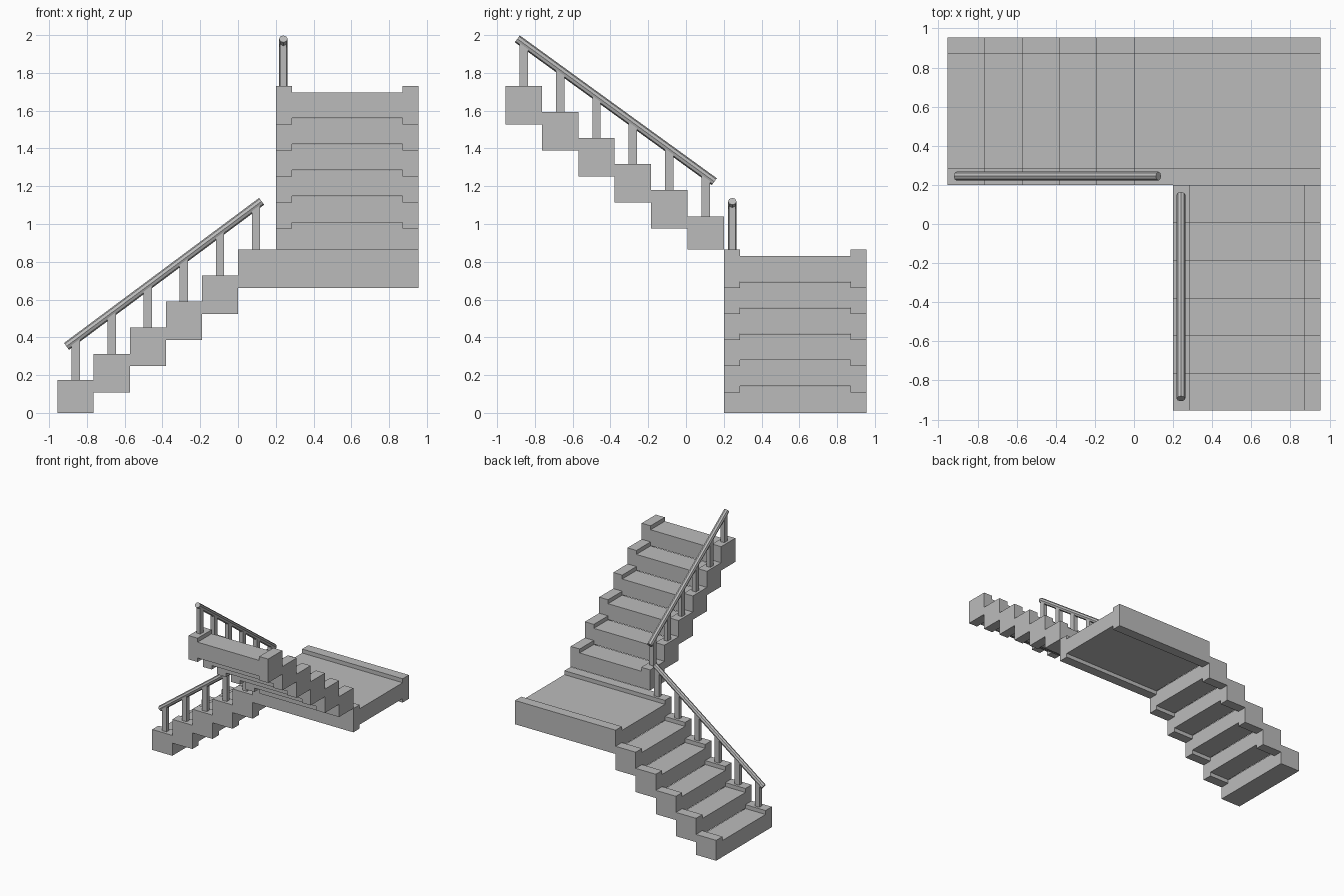
import bpy, bmesh
from mathutils import Vector

cube = bpy.data.objects.get("Cube")
if cube:
    bpy.data.objects.remove(cube, do_unlink=True)

grey = bpy.data.materials.new("concrete grey")
grey.use_nodes = True
colour = (0.5, 0.5, 0.5, 1)
grey.diffuse_color = colour
grey.node_tree.nodes["Principled BSDF"].inputs["Base Color"].default_value = colour

INNER, OUTER = 0.2, 0.955      # both flights span this range across
CURB, LIP = 0.085, 0.034       # curb width and height
RISE, OVERLAP = 0.138, 0.066   # step rise, drop below the previous top


def finish(name, bm):
    bmesh.ops.recalc_face_normals(bm, faces=bm.faces)
    mesh = bpy.data.meshes.new(name)
    bm.to_mesh(mesh)
    bm.free()
    mesh.materials.append(grey)
    obj = bpy.data.objects.new(name, mesh)
    bpy.context.collection.objects.link(obj)
    return obj


def tread(name, axis, start, end, bottom, top, notched=True):
    """Curbed cross-section extruded along x (axis 0) or y (axis 1)."""
    a, b = INNER + CURB, OUTER - CURB
    outline = [(INNER, bottom)]
    if notched:
        outline += [(a, bottom), (a, bottom + LIP), (b, bottom + LIP), (b, bottom)]
    outline += [(OUTER, bottom), (OUTER, top), (b, top), (b, top - LIP),
                (a, top - LIP), (a, top), (INNER, top)]
    place = (lambda t, u, z: (t, u, z)) if axis == 0 else (lambda t, u, z: (u, t, z))
    bm = bmesh.new()
    face = bm.faces.new([bm.verts.new(place(start, u, z)) for u, z in outline])
    ext = bmesh.ops.extrude_face_region(bm, geom=[face])
    moved = [v for v in ext["geom"] if isinstance(v, bmesh.types.BMVert)]
    bmesh.ops.translate(bm, verts=moved, vec=place(end - start, 0, 0))
    finish(name, bm)


def post(name, axis, along, across, bottom, top):
    size = (0.044, 0.036) if axis == 0 else (0.036, 0.044)
    centre = (along, across) if axis == 0 else (across, along)
    bm = bmesh.new()
    bmesh.ops.create_cube(bm, size=1)
    bmesh.ops.scale(bm, verts=bm.verts, vec=(*size, top - bottom))
    bmesh.ops.translate(bm, verts=bm.verts, vec=(*centre, (top + bottom) / 2))
    finish(name, bm)


def rail(name, start, end):
    """Eight-sided handrail between two points."""
    p, q = Vector(start), Vector(end)
    bm = bmesh.new()
    bmesh.ops.create_cone(bm, cap_ends=True, segments=8, radius1=0.0225,
                          radius2=0.0225, depth=(q - p).length)
    obj = finish(name, bm)
    obj.rotation_mode = 'QUATERNION'
    obj.rotation_quaternion = (q - p).to_track_quat('Z', 'Y')
    obj.location = (p + q) / 2


def flight(label, axis, origin, run, count, base, across, low, high):
    """Steps, posts and handrail; low and high are (along, z) rail ends."""
    slope = (high[1] - low[1]) / (high[0] - low[0])
    for i in range(6):
        top = base + 0.175 + RISE * i
        bottom = base if i == 0 else top - RISE - OVERLAP
        start = origin + run * i
        if i < count:
            tread(f"{label}_step_{i + 1}", axis, start, start + run, bottom, top, i > 0)
        along = start + run / 2
        post(f"{label}_post_{i + 1}", axis, along, across, top,
             low[1] + slope * (along - low[0]))
    ends = [(t, across, z) if axis == 0 else (across, t, z) for t, z in (low, high)]
    rail(f"{label}_handrail", *ends)


# Lower flight climbs toward +x, its last post stands on the landing
flight("lower", 0, -0.955, 0.191, 5, 0, 0.245, (-0.908, 0.352), (0.125, 1.12))
tread("landing", 0, 0, OUTER, 0.661, 0.865)
# Upper flight climbs toward the front
flight("upper", 1, 0.2, -0.1925, 6, 0.866, 0.24, (0.15, 1.224), (-0.893, 1.98))
